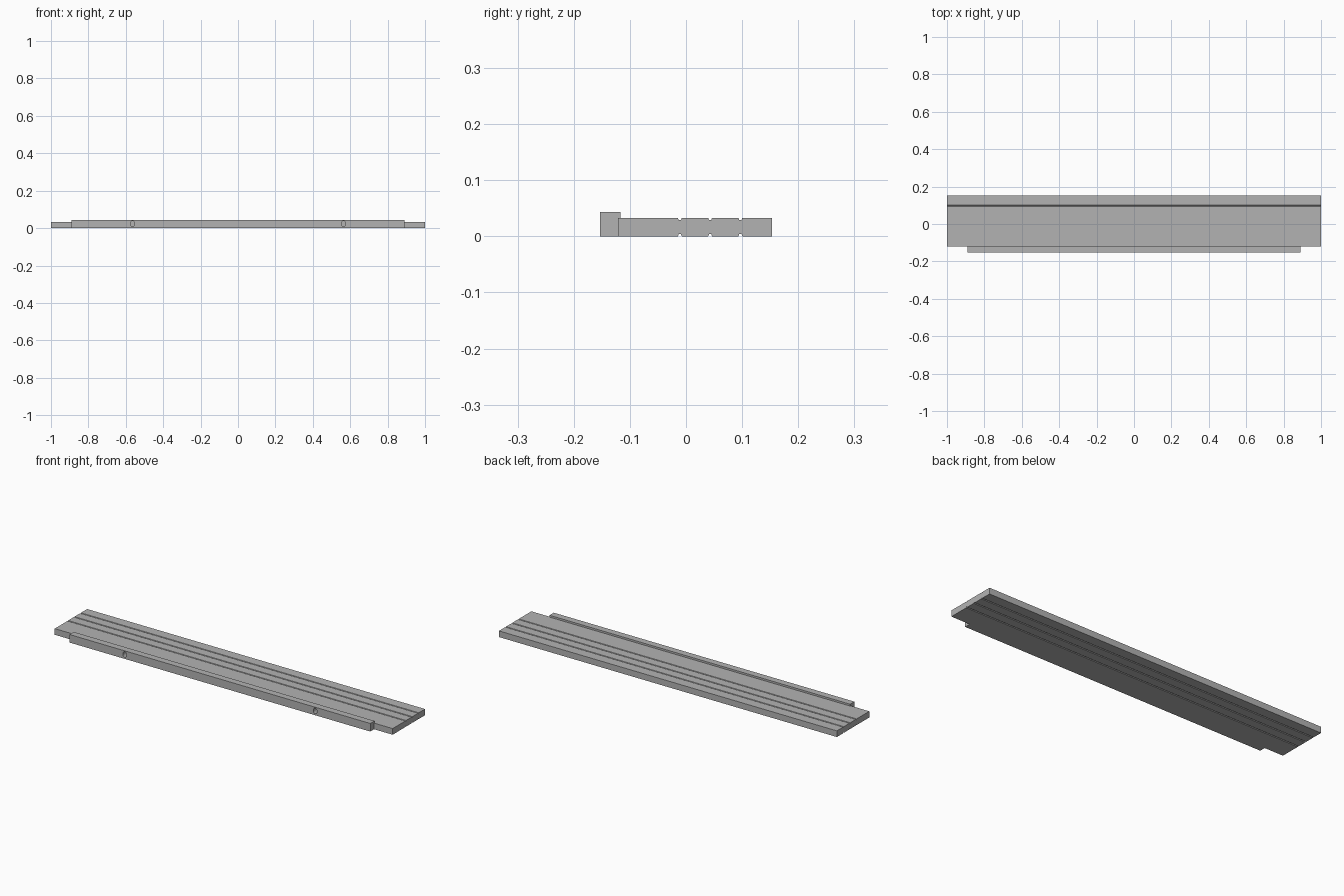
import bpy, bmesh
from mathutils import Matrix

old = bpy.data.objects.get("Cube")
if old:
    bpy.data.objects.remove(old, do_unlink=True)

GREY = (0.45, 0.45, 0.45, 1)
grey = bpy.data.materials.new("plain grey")
grey.use_nodes = True
grey.diffuse_color = GREY
grey.node_tree.nodes["Principled BSDF"].inputs["Base Color"].default_value = GREY


def make_object(name, bm):
    bmesh.ops.recalc_face_normals(bm, faces=bm.faces)
    mesh = bpy.data.meshes.new(name)
    bm.to_mesh(mesh)
    bm.free()
    mesh.materials.append(grey)
    obj = bpy.data.objects.new(name, mesh)
    bpy.context.collection.objects.link(obj)
    return obj


def extrude_x(name, profile, half):
    """Sweep a closed (y, z) profile from -half to +half along x."""
    bm = bmesh.new()
    face = bm.faces.new([bm.verts.new((-half, y, z)) for y, z in profile])
    swept = bmesh.ops.extrude_face_region(bm, geom=[face])
    verts = [v for v in swept["geom"] if isinstance(v, bmesh.types.BMVert)]
    bmesh.ops.translate(bm, verts=verts, vec=(2 * half, 0, 0))
    return make_object(name, bm)


# Deck board with three grooves on both faces
front, back, height = -0.121, 0.153, 0.033
wide, narrow, depth = 0.0035, 0.002, 0.004
bottom = [(front, 0)]
for y in (-0.011, 0.043, 0.097):
    bottom += [(y - wide, 0), (y - narrow, depth), (y + narrow, depth), (y + wide, 0)]
bottom.append((back, 0))
top = [(y, height - z) for y, z in reversed(bottom)]
extrude_x("grooved_board", bottom + top, 1.0)

# Front rail, overlapping the board edge
rail_front, rail_back, rail_top = -0.153, -0.117, 0.043
rail = extrude_x("front_rail", [(rail_front, 0), (rail_back, 0),
                                (rail_back, rail_top), (rail_front, rail_top)], 0.89)

# Oval screw holes through the rail
bm = bmesh.new()
for x in (-0.564, 0.564):
    place = (Matrix.Translation((x, rail_front, 0.023)) @ Matrix.Diagonal((0.011, 1, 0.015, 1))
             @ Matrix.Rotation(1.5707963, 4, "X"))
    bmesh.ops.create_cone(bm, cap_ends=True, segments=24, radius1=1, radius2=1,
                          depth=0.064, matrix=place)
cutter = make_object("screw_hole_cutter", bm)
cutter.hide_render = True
cutter.hide_viewport = True
holes = rail.modifiers.new("screw_holes", "BOOLEAN")
holes.operation = "DIFFERENCE"
holes.solver = "EXACT"
holes.object = cutter
